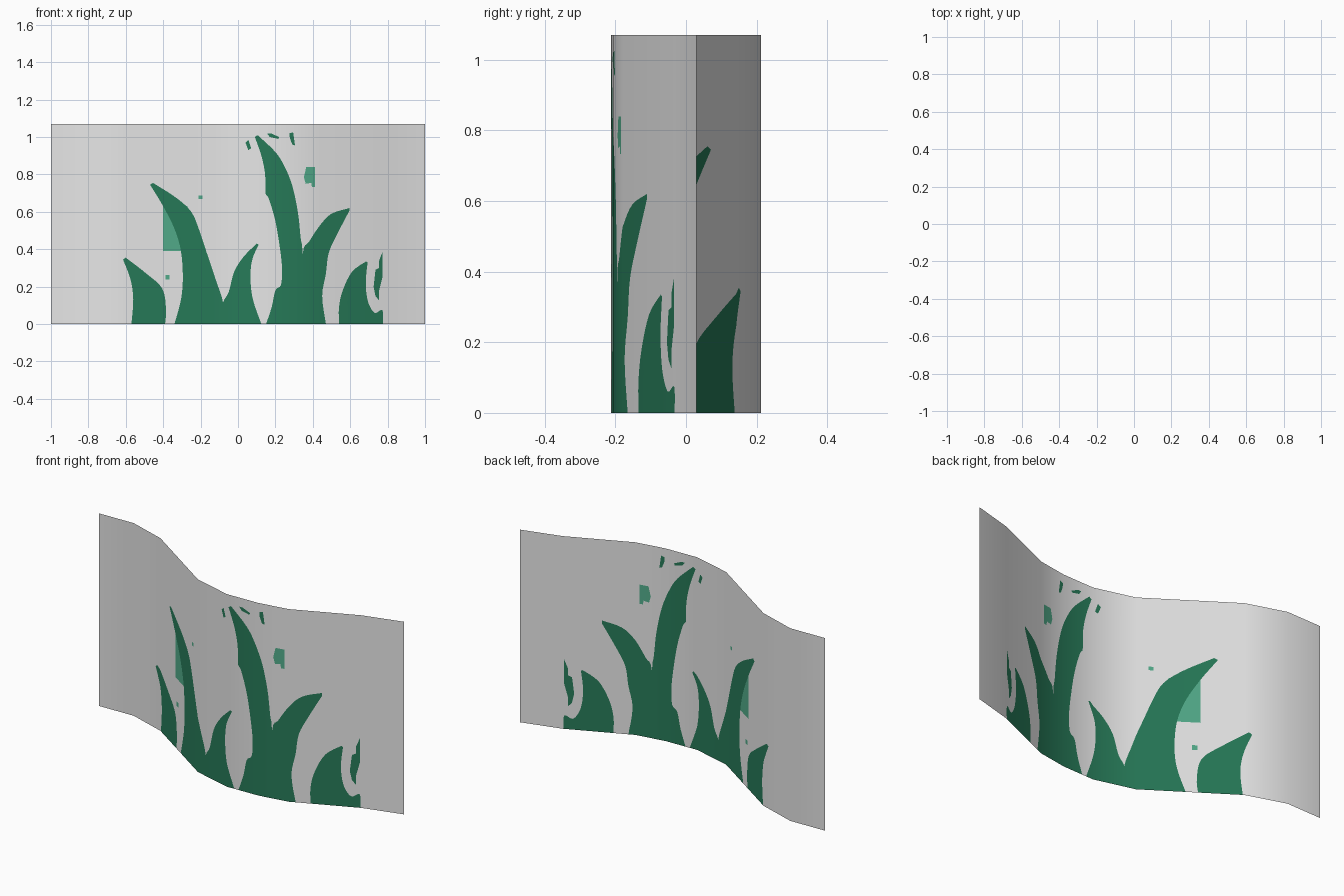
import bpy
from mathutils import Vector
from mathutils.geometry import delaunay_2d_cdt

if "Cube" in bpy.data.objects:
    bpy.data.objects.remove(bpy.data.objects["Cube"])

HEIGHT = 1.07
# Plan of the wavy panel: bends (x, y) from left to right
BENDS = [(-1, .207), (-.79, .212), (-.576, .142), (-.14, -.152), (.08, -.212),
         (.27, -.207), (.436, -.18), (.78, -.03), (1, .03)]


def material(name, color):
    m = bpy.data.materials.new(name)
    m.diffuse_color = (*color, 1)
    m.use_nodes = True
    m.node_tree.nodes["Principled BSDF"].inputs["Base Color"].default_value = m.diffuse_color
    return m


MATS = [material("panel_grey", (.8, .8, .8)),
        material("grass_green", (.020, .195, .098)),
        material("pale_green", (.085, .41, .255))]

verts, edges, faces, kinds = [], [], [], []


def shape(points, kind):
    """Add one flat outline (x, z), wound counter-clockwise."""
    pts = [Vector((x, min(max(z, 0), HEIGHT))) for x, z in points]
    area = sum(a.x * b.y - b.x * a.y for a, b in zip(pts, pts[1:] + pts[:1]))
    if area < 0:
        pts.reverse()
    start = len(verts)
    verts.extend(pts)
    faces.append(list(range(start, len(verts))))
    kinds.append(kind)


def smooth(points, steps=4):
    """Catmull-Rom curve through the points."""
    p = [Vector(q) for q in points]
    p = [p[0]] + p + [p[-1]]
    out = []
    for a, b, c, d in zip(p, p[1:], p[2:], p[3:]):
        for i in range(steps):
            t = i / steps
            out.append(.5 * (2 * b + (c - a) * t + (2 * a - 5 * b + 4 * c - d) * t * t
                             + (3 * b - a - 3 * c + d) * t ** 3))
    return [tuple(v) for v in out] + [tuple(p[-1])]


def blade(left, right):
    """Grass blade from its two edges, each base to tip."""
    shape(smooth(left) + smooth(right)[::-1], 1)


def box(x0, z0, x1, z1, kind):
    shape([(x0, z0), (x1, z0), (x1, z1), (x0, z1)], kind)


# Panel strips between the bends
for (xa, _), (xb, _) in zip(BENDS, BENDS[1:]):
    box(xa, 0, xb, HEIGHT, 0)

# Pale patches (grass drawn over them wins)
box(-.40, .39, -.27, .63, 2)
box(-.21, .668, -.19, .688, 2)
box(-.387, .237, -.365, .263, 2)
shape([(.365, .84), (.413, .84), (.413, .733), (.395, .733), (.392, .755),
       (.362, .75), (.352, .785)], 2)

# Far left blade
blade([(-.57, 0), (-.56, .13), (-.575, .24), (-.615, .345)],
      [(-.39, 0), (-.385, .08), (-.405, .19), (-.49, .27), (-.60, .355)])
# Left clump: tall blade and short blade
blade([(-.34, 0), (-.305, .13), (-.295, .25), (-.305, .39), (-.34, .51), (-.40, .63), (-.47, .745)],
      [(-.08, 0), (-.08, .115), (-.12, .24), (-.17, .39), (-.21, .51), (-.25, .60),
       (-.33, .675), (-.455, .755)])
blade([(-.10, 0), (-.08, .115), (-.05, .17), (-.02, .28), (.03, .36), (.10, .43)],
      [(.125, 0), (.08, .13), (.067, .24), (.075, .34), (.11, .425)])
# Centre clump: tallest blade and leaning blade
blade([(.15, 0), (.18, .09), (.20, .18), (.23, .21), (.235, .30), (.225, .40), (.20, .55),
       (.165, .67), (.147, .70), (.145, .80), (.125, .90), (.09, 1.0)],
      [(.345, 0), (.345, .37), (.335, .46), (.32, .60), (.29, .74), (.25, .84), (.20, .92),
       (.105, 1.01)])
blade([(.33, 0), (.345, .37), (.38, .44), (.44, .53), (.50, .59), (.595, .62)],
      [(.47, 0), (.45, .15), (.47, .27), (.485, .38), (.53, .48), (.595, .605)])
# Right blade with its cut-off neighbour
blade([(.54, 0), (.54, .09), (.56, .18), (.61, .28), (.685, .335)],
      [(.775, 0), (.772, .075), (.73, .06), (.695, .12), (.683, .22), (.693, .33)])
shape([(.772, .385), (.755, .34), (.755, .30), (.735, .29), (.725, .20), (.735, .15),
       (.755, .125), (.755, .18), (.772, .25)], 1)
# Specks around the tallest tip
shape([(.04, .97), (.055, .985), (.07, .94), (.055, .93)], 1)
shape([(.155, 1.02), (.175, 1.02), (.22, 1.0), (.215, .99), (.17, 1.0)], 1)
shape([(.275, 1.02), (.295, 1.025), (.305, .955), (.29, .96), (.277, .995)], 1)

# Cut all outlines into one flat sheet
flat, _, tris, _, _, owners = delaunay_2d_cdt(verts, edges, faces, 0, 1e-5)


def priority(ids):
    ks = {kinds[i] for i in ids}
    return 1 if 1 in ks else 2 if 2 in ks else 0


# Panel normals at the bends, for smooth shading along the wave
def segment_normal(i):
    (xa, ya), (xb, yb) = BENDS[i], BENDS[i + 1]
    return Vector((yb - ya, xa - xb, 0)).normalized()


last = len(BENDS) - 1
bend_normals = [(segment_normal(max(i - 1, 0)) + segment_normal(min(i, last - 1))).normalized()
                for i in range(last + 1)]


def bend(x):
    """Depth and normal of the wave at x."""
    i = max(k for k in range(last) if k == 0 or BENDS[k][0] <= x)
    (xa, ya), (xb, yb) = BENDS[i], BENDS[i + 1]
    t = (x - xa) / (xb - xa)
    return ya + t * (yb - ya), bend_normals[i].lerp(bend_normals[i + 1], t).normalized()


# Wavy panel with the grass as cut faces
mesh = bpy.data.meshes.new("wavy_grass_panel")
mesh.from_pydata([(v.x, bend(v.x)[0], v.y) for v in flat], [], [list(t) for t in tris])
for m in MATS:
    mesh.materials.append(m)
for poly, ids in zip(mesh.polygons, owners):
    poly.material_index = priority(ids)
    poly.use_smooth = True
mesh.normals_split_custom_set_from_vertices([bend(v.x)[1] for v in flat])
panel = bpy.data.objects.new("wavy_grass_panel", mesh)
bpy.context.collection.objects.link(panel)
